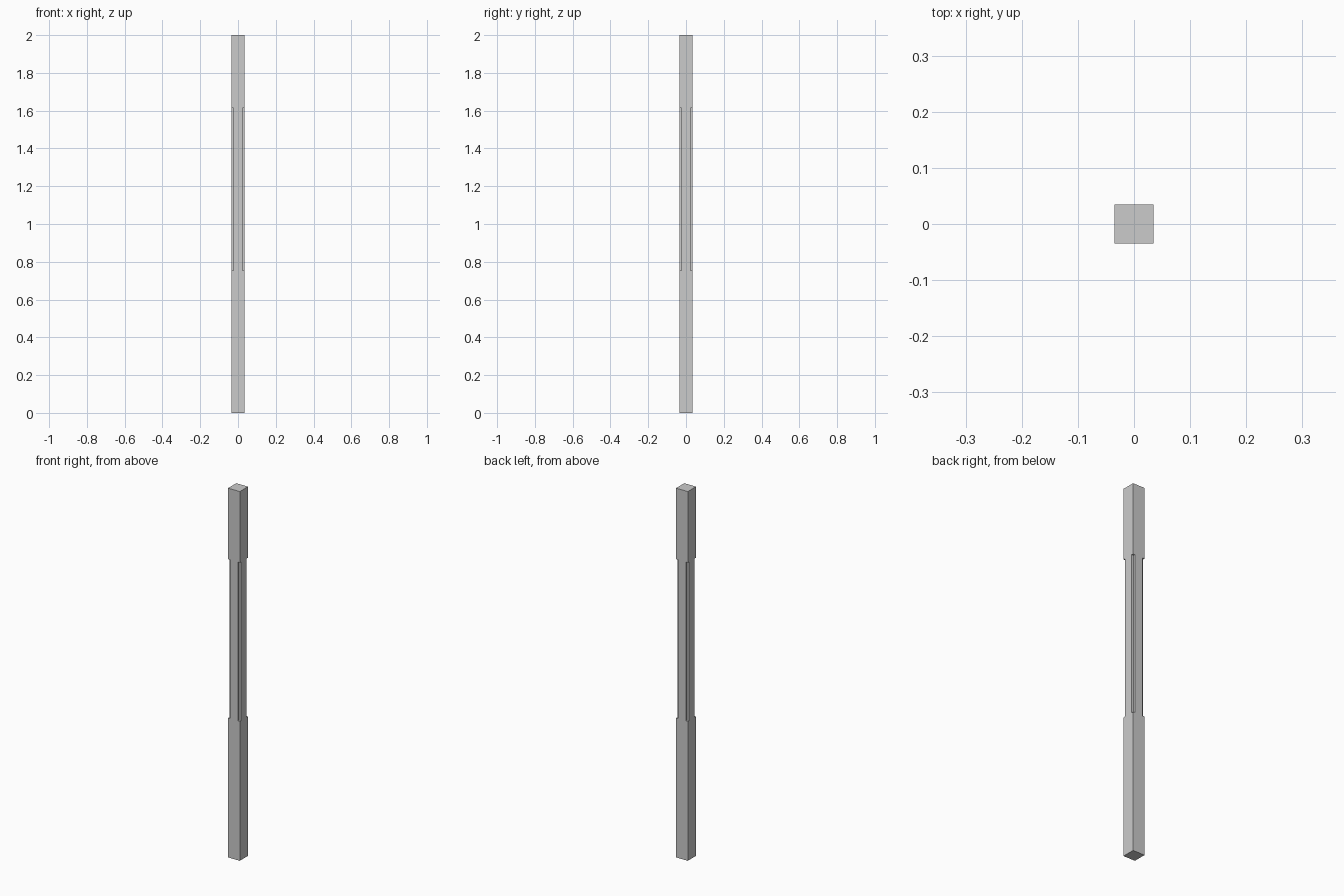
import bpy, bmesh

if "Cube" in bpy.data.objects:
    bpy.data.objects.remove(bpy.data.objects["Cube"])

H = 0.035            # half width of the post
N = 0.011            # corner rebate size
Z0, Z1, TOP = 0.755, 1.615, 2.0


def section(rebated):
    """Cross-section with 12 points; rebated corners step inward."""
    pts = []
    for sx, sy, swap in ((1, 1, 0), (-1, 1, 1), (-1, -1, 0), (1, -1, 1)):
        inner = H - N
        corner = [(H, inner), (inner, inner) if rebated else (H, H), (inner, H)]
        if swap:
            corner.reverse()
        pts += [(sx * x, sy * y) for x, y in corner]
    return pts


# Square post with stopped corner rebates along the middle, one closed surface
bm = bmesh.new()


def ring(z, rebated):
    return [bm.verts.new((x, y, z)) for x, y in section(rebated)]


low, low_top = ring(0, False), ring(Z0, False)
high_base, high = ring(Z1, False), ring(TOP, False)


def middle_ring(z, outer):
    # share the shaft points, add only the inner rebate corners
    return [bm.verts.new((x, y, z)) if i % 3 == 1 else outer[i]
            for i, (x, y) in enumerate(section(True))]


mid_low, mid_high = middle_ring(Z0, low_top), middle_ring(Z1, high_base)
for a, b in ((low, low_top), (mid_low, mid_high), (high_base, high)):
    for i in range(12):
        j = (i + 1) % 12
        bm.faces.new((a[i], a[j], b[j], b[i]))

# End caps and the small ledges at each rebate stop
bm.faces.new(low)
bm.faces.new(high)
for outer, inner in ((low_top, mid_low), (high_base, mid_high)):
    for i in range(1, 12, 3):
        bm.faces.new((outer[i - 1], outer[i], outer[i + 1], inner[i]))

bmesh.ops.recalc_face_normals(bm, faces=bm.faces)
mesh = bpy.data.meshes.new("post")
bm.to_mesh(mesh)
bm.free()
bpy.context.collection.objects.link(bpy.data.objects.new("post", mesh))
